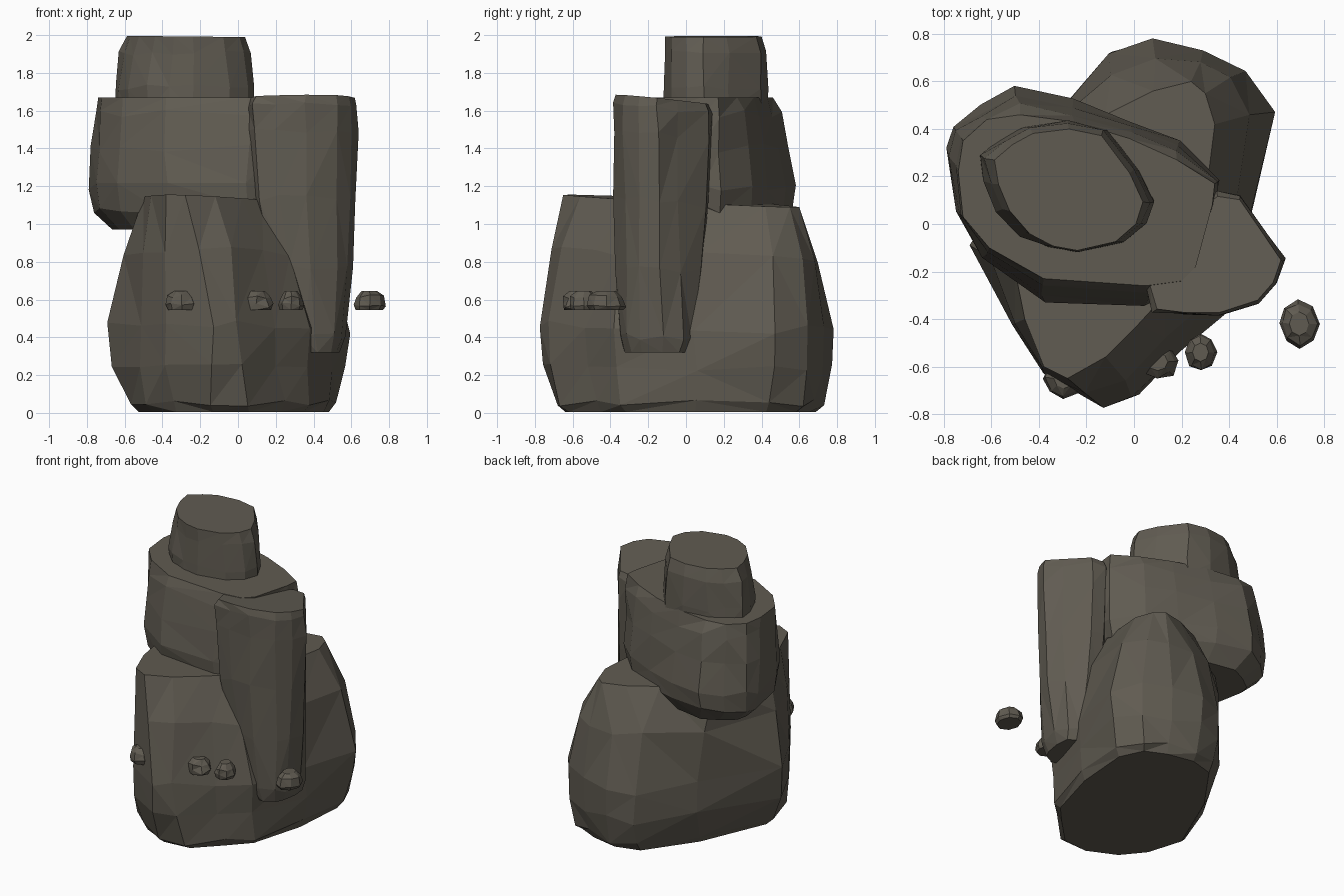
import bpy, bmesh, math, random
from mathutils import Vector

random.seed(4)
stone = bpy.data.materials.new("grey brown stone")
stone.diffuse_color = (0.117, 0.105, 0.083, 1)


def rock(name, outlines, levels, jitter=0.012, tilt=(0, 0)):
    """Loft through outlines; levels are (z, outline position, scale)."""
    bm = bmesh.new()
    rings = []
    for i, (z, pos, scale) in enumerate(levels):
        k = min(int(pos), len(outlines) - 2)
        pts = [Vector(a).lerp(Vector(b), pos - k) for a, b in zip(outlines[k], outlines[k + 1])]
        mid = sum(pts, Vector((0, 0))) / len(pts)
        lean = pos / (len(outlines) - 1)
        inner = 0 < i < len(levels) - 1
        ring = []
        for p in pts:
            q = mid + (p - mid) * scale
            j = [random.uniform(-jitter, jitter) if inner else 0 for _ in range(3)]
            dz = (q.x * tilt[0] + q.y * tilt[1]) * lean
            ring.append(bm.verts.new((q.x + j[0], q.y + j[1], z + dz + 2 * j[2])))
        rings.append(ring)
    n = len(outlines[0])
    for a, b in zip(rings, rings[1:]):
        for i in range(n):
            k = (i + 1) % n
            bm.faces.new((a[i], a[k], b[k], b[i]))
    bm.faces.new(rings[0][::-1])
    bm.faces.new(rings[-1])
    # break the sides into chipped triangular facets
    bmesh.ops.triangulate(bm, faces=[f for f in bm.faces if len(f.verts) == 4],
                          quad_method='SHORT_EDGE')
    bmesh.ops.recalc_face_normals(bm, faces=bm.faces)
    me = bpy.data.meshes.new(name)
    bm.to_mesh(me)
    bm.free()
    me.materials.append(stone)
    ob = bpy.data.objects.new(name, me)
    bpy.context.collection.objects.link(ob)
    return ob


# Large base boulder: foot, belly and crown outlines
foot = [(-.56, -.16), (-.48, -.42), (-.35, -.58), (-.14, -.68), (.06, -.66), (.24, -.48), (.37, -.34),
        (.48, .05), (.51, .45), (.43, .62), (.28, .69), (.08, .73), (-.1, .68), (-.35, .33)]
belly = [(-.69, -.1), (-.52, -.42), (-.38, -.62), (-.14, -.77), (0, -.72), (.2, -.53), (.37, -.38),
         (.5, .05), (.59, .48), (.47, .65), (.3, .73), (.08, .77), (-.1, .72), (-.37, .41)]
crown = [(-.5, -.2), (-.46, -.4), (-.38, -.6), (-.28, -.65), (-.12, -.56), (.02, -.42), (.13, -.3),
         (.3, .1), (.34, .42), (.3, .55), (.24, .6), (.08, .56), (-.12, .46), (-.42, .28)]
rock("base_boulder", [foot, belly, crown],
     [(.005, 0, .94), (.05, 0, 1), (.25, .85, 1), (.46, 1, 1), (.84, 1.4, 1), (1.12, 2, 1)],
     tilt=(-.03, -.04))

# Middle boulder resting on the base
rock("middle_boulder",
     [[(-.79, .31), (-.74, .05), (-.64, -.14), (-.38, -.32), (.05, -.34), (.2, -.28), (.28, -.15),
       (.34, .1), (.35, .18), (.2, .35), (-.02, .43), (-.25, .52), (-.51, .57), (-.65, .5), (-.77, .41)],
      [(-.74, .22), (-.72, .03), (-.61, -.1), (-.38, -.23), (.05, -.26), (.2, -.24), (.26, -.18),
       (.33, .08), (.34, .17), (.18, .27), (-.02, .36), (-.25, .43), (-.48, .46), (-.62, .44), (-.72, .35)]],
     [(.97, 0, .78), (1.08, 0, .97), (1.2, 0, 1), (1.4, .4, 1.01), (1.58, .65, 1), (1.67, 1, 1)])

# Top boulder with a flat crown
head = [(-.65, .29), (-.63, .18), (-.575, .06), (-.475, -.045), (-.36, -.1), (-.24, -.12), (-.05, -.08),
        (.05, 0), (.085, .1), (.02, .23), (-.12, .4), (-.28, .43), (-.46, .41), (-.56, .36)]
rock("top_boulder", [head, [(x * .85 - .035, y * .93) for x, y in head]],
     [(1.6, 0, 1), (1.72, 0, 1), (1.9, .4, 1), (1.99, 1, 1)], jitter=.009, tilt=(-.01, 0))

# Tall slab leaning on the right side
rock("side_slab",
     [[(.3, -.22), (.33, -.3), (.37, -.33), (.42, -.34), (.5, -.3), (.53, -.24), (.55, -.12),
       (.54, -.02), (.47, .02), (.38, -.01), (.33, -.1)],
      [(.05, -.27), (.08, -.37), (.2, -.385), (.36, -.385), (.53, -.33), (.6, -.25), (.635, -.15),
       (.56, -.04), (.45, .12), (.35, .135), (.2, 0)]],
     [(.32, 0, .9), (.4, .1, 1.04), (.75, .58, 1.02), (1.1, .88, 1.01), (1.45, 1, 1),
      (1.59, 1, .99), (1.64, 1, .94)], jitter=.008, tilt=(.02, -.1))

# Small pebbles
for i, (x, y, rx, ry) in enumerate([(-.295, -.65, .085, .085), (.1, -.58, .085, .075),
                                    (.28, -.54, .068, .078), (.695, -.42, .082, .1)]):
    ring = [(x + rx * math.cos(a * math.tau / 8), y + ry * math.sin(a * math.tau / 8)) for a in range(8)]
    rock(f"pebble_{i + 1}", [ring, ring],
         [(.545, 0, .88), (.57, 0, 1), (.615, 0, .88), (.645, 0, .5)], jitter=.006)
